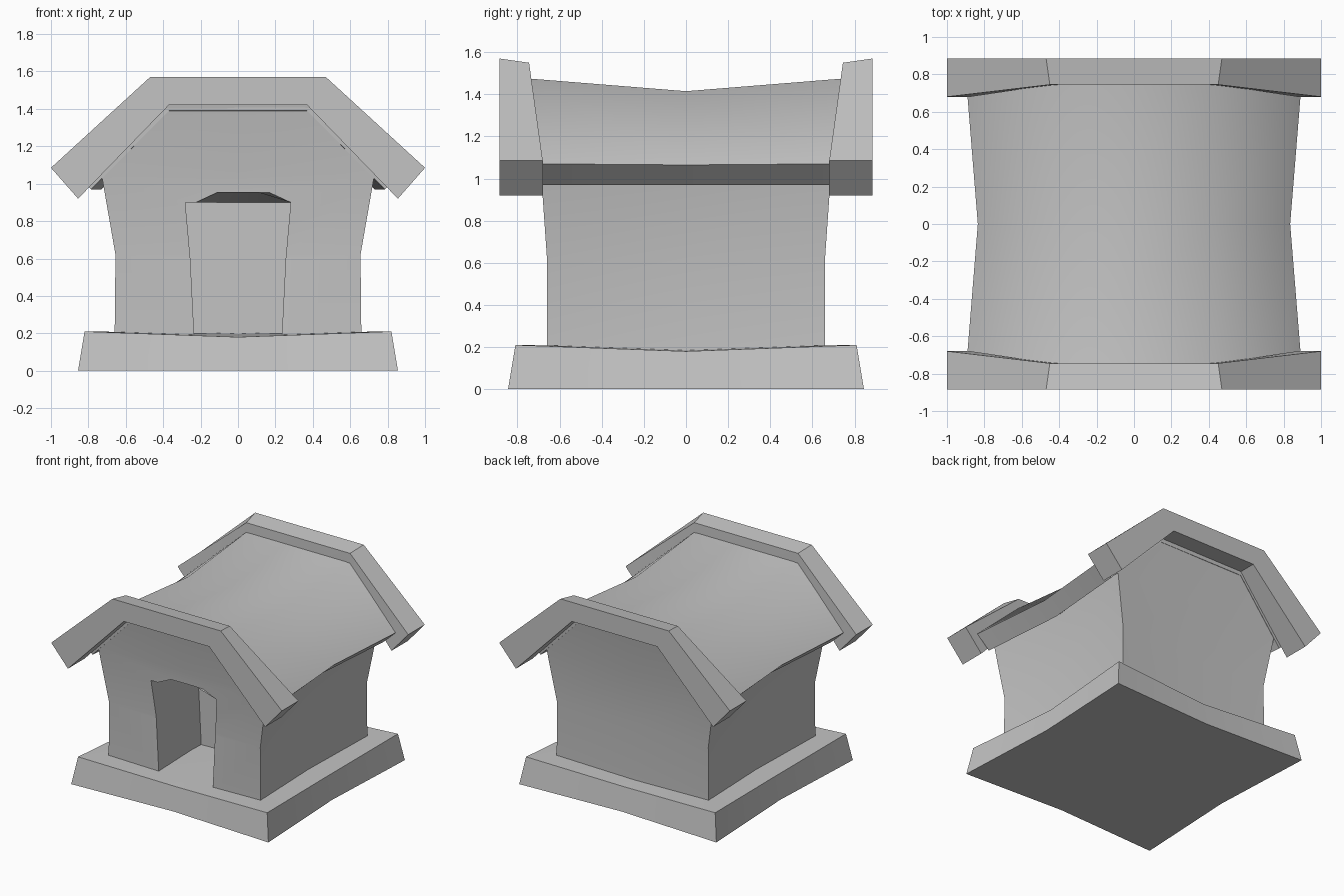
import bpy, bmesh, math

cube = bpy.data.objects.get("Cube")
if cube:
    bpy.data.objects.remove(cube, do_unlink=True)

grey = bpy.data.materials.new("plain_grey")
grey.use_nodes = True
grey.diffuse_color = (0.55, 0.55, 0.55, 1)
grey.node_tree.nodes["Principled BSDF"].inputs["Base Color"].default_value = grey.diffuse_color


def activate(obj):
    bpy.ops.object.select_all(action='DESELECT')
    obj.select_set(True)
    bpy.context.view_layer.objects.active = obj


def smooth(obj, degrees):
    activate(obj)
    bpy.ops.object.shade_smooth_by_angle(angle=math.radians(degrees))


def loft(name, rings, centres=None):
    """Skin closed rings; cap with fans to the centres, or with mirrored quads."""
    bm = bmesh.new()
    rows = [[bm.verts.new(p) for p in ring] for ring in rings]
    n = len(rows[0])
    for a, b in zip(rows, rows[1:]):
        for i in range(n):
            j = (i + 1) % n
            bm.faces.new((a[i], a[j], b[j], b[i]))
    for k, row in enumerate((rows[0], rows[-1])):
        if centres:
            c = bm.verts.new((0, 0, centres[k]))
            for i in range(n):
                bm.faces.new((row[i], row[(i + 1) % n], c))
        else:
            for i in range(n // 2 - 1):
                bm.faces.new((row[i], row[i + 1], row[n - 2 - i], row[n - 1 - i]))
    bmesh.ops.recalc_face_normals(bm, faces=bm.faces)
    mesh = bpy.data.meshes.new(name)
    bm.to_mesh(mesh)
    bm.free()
    mesh.materials.append(grey)
    obj = bpy.data.objects.new(name, mesh)
    bpy.context.collection.objects.link(obj)
    return obj


def pinched(hx, hy, z, px, py, side_drop=0, end_drop=0):
    """Rectangle whose edge midpoints are pulled in and down."""
    ex, ey, sz, ez = hx - px, hy - py, z - side_drop, z - end_drop
    return [(-hx, -hy, z), (0, -ey, ez), (hx, -hy, z), (ex, 0, sz),
            (hx, hy, z), (0, ey, ez), (-hx, hy, z), (-ex, 0, sz)]


def mirrored(half):
    """Complete an (x, y, z) half profile across x = 0."""
    return [(-x, y, z) for x, y, z in half] + [(x, y, z) for x, y, z in reversed(half)]


def band(outer, inner):
    """Arched band: the outer line one way, the inner line back."""
    return mirrored(outer) + mirrored(inner)[::-1]


# Plinth
base = loft("base", [pinched(0.855, 0.845, 0, 0.04, 0.04),
                     pinched(0.82, 0.81, 0.21, 0.04, 0.04, 0.03, 0.03)], (0, 0.2))
smooth(base, 30)

# Walls, waisted at mid height
walls = loft("walls", [pinched(0.66, 0.66, 0.15, 0.05, 0.02),
                       pinched(0.655, 0.66, 0.62, 0.05, 0.02),
                       pinched(0.73, 0.69, 1.05, 0.05, 0.01, 0.03),
                       pinched(0.37, 0.75, 1.435, 0.02, 0, 0.06)], (0.15, 1.37))

# Deep doorway with a ceiling that slopes down to the rear
door = [(0.23, 0.1), (0.255, 0.6), (0.282, 0.9), (0.11, 0.98)]
cutter = loft("doorway_cutter", [mirrored([(x, -0.95, z) for x, z in door]),
                                 mirrored([(x, -0.12, min(z, 0.9)) for x, z in door])])
cutter.hide_render = True
cut = walls.modifiers.new("doorway", 'BOOLEAN')
cut.operation = 'DIFFERENCE'
cut.solver = 'EXACT'
cut.object = cutter
activate(walls)
bpy.ops.object.modifier_apply(modifier=cut.name)
bpy.data.objects.remove(cutter, do_unlink=True)
smooth(walls, 30)


# Sagging roof
def roof_ring(side):
    mid = side == 0
    dx, sag, low = (0.055, 0.06, 0.005) if mid else (0, 0, 0)
    top, eave = 0.745 * side, 0.68 * side
    return band([(0.89 - dx, eave, 1.07 - low), (0.45 - dx / 3, top, 1.475 - sag)],
                [(0.785 - dx, eave, 0.97), (0.37 - dx / 3, top, 1.39 - sag)])


roof = loft("roof", [roof_ring(s) for s in (-1, 0, 1)])
smooth(roof, 60)

# Gable trims at both ends
for side, name in ((-1, "front_gable_trim"), (1, "back_gable_trim")):
    face, top, eave = 0.885 * side, 0.745 * side, 0.68 * side
    trim = loft(name, [
        band([(1, face, 1.085), (0.47, face, 1.57)], [(0.855, face, 0.92), (0.37, face, 1.42)]),
        band([(1, eave, 1.085), (0.45, top, 1.55)], [(0.855, eave, 0.92), (0.37, top, 1.42)])])
    smooth(trim, 30)
